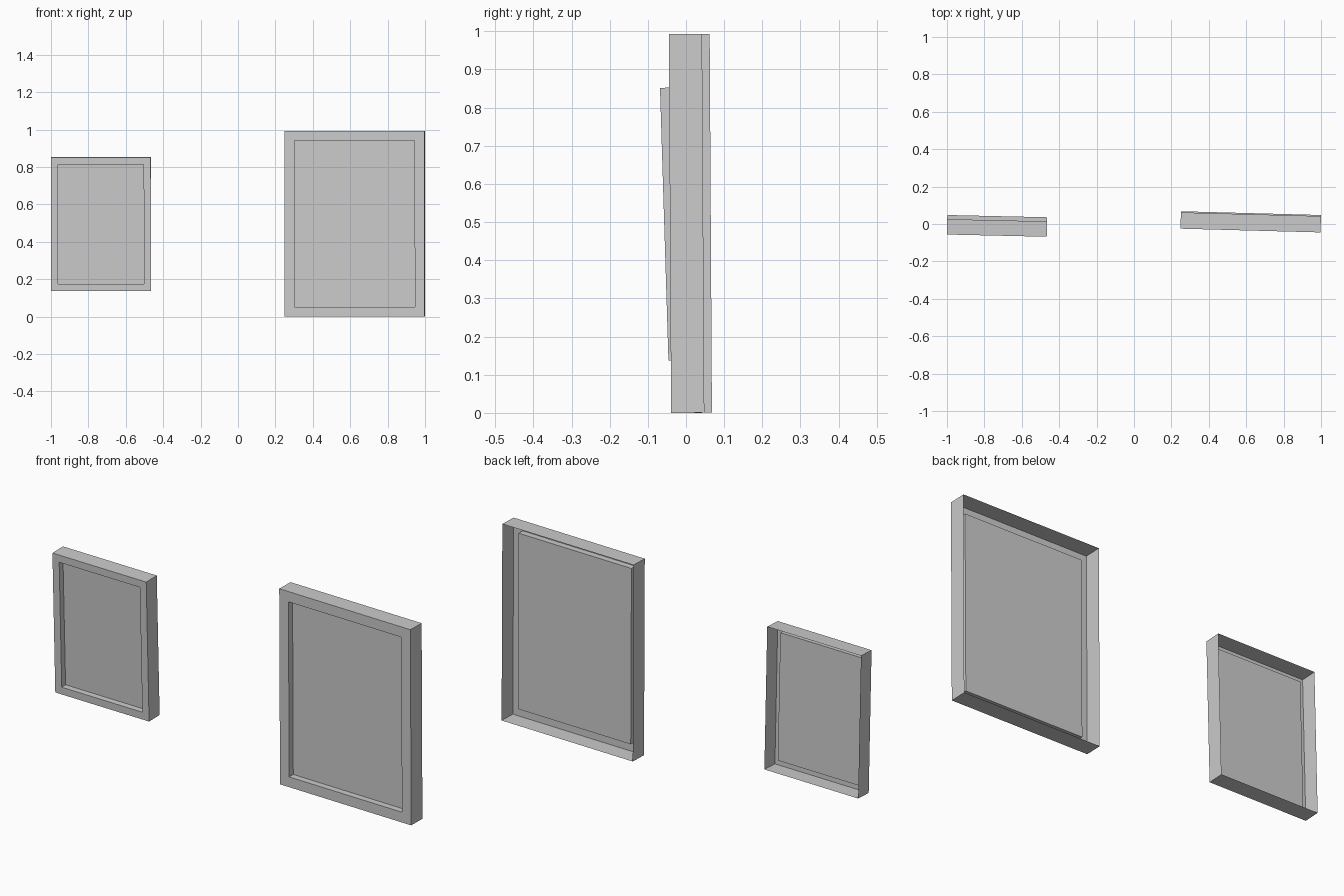
import bpy, bmesh
from mathutils import Matrix, Vector

if "Cube" in bpy.data.objects:
    bpy.data.objects.remove(bpy.data.objects["Cube"])


def picture_frame(name, loc, width, height, depth, border, recess, lean, yaw):
    """Open-backed frame with a recessed picture panel; origin at front bottom centre."""
    bm = bmesh.new()
    bmesh.ops.create_cube(bm, size=1)
    bmesh.ops.translate(bm, verts=bm.verts, vec=(0, 0.5, 0.5))
    bmesh.ops.scale(bm, verts=bm.verts, vec=(width, depth, height))
    bm.normal_update()

    # open back
    back = [f for f in bm.faces if f.normal.y > 0.9]
    bmesh.ops.delete(bm, geom=back, context='FACES_ONLY')

    # front border, then sunken panel
    front = [f for f in bm.faces if f.normal.y < -0.9]
    bmesh.ops.inset_region(bm, faces=front, thickness=border)
    panel = bmesh.ops.extrude_discrete_faces(bm, faces=front)["faces"][0]
    bmesh.ops.translate(bm, verts=panel.verts, vec=Vector((0, recess, 0)))

    mesh = bpy.data.meshes.new(name)
    bm.to_mesh(mesh)
    bm.free()
    obj = bpy.data.objects.new(name, mesh)
    obj.matrix_world = (Matrix.Translation(loc) @ Matrix.Rotation(yaw, 4, 'Z')
                        @ Matrix.Rotation(lean, 4, 'X'))
    bpy.context.collection.objects.link(obj)
    return obj


# large frame on the right, small frame hung higher on the left
picture_frame("large_picture_frame", (0.623, -0.029, 0.0), 0.749, 0.993,
              0.087, 0.074, 0.032, 0.006, -0.0267)
picture_frame("small_picture_frame", (-0.733, -0.040, 0.137), 0.534, 0.715,
              0.082, 0.053, 0.030, 0.031, -0.0224)
